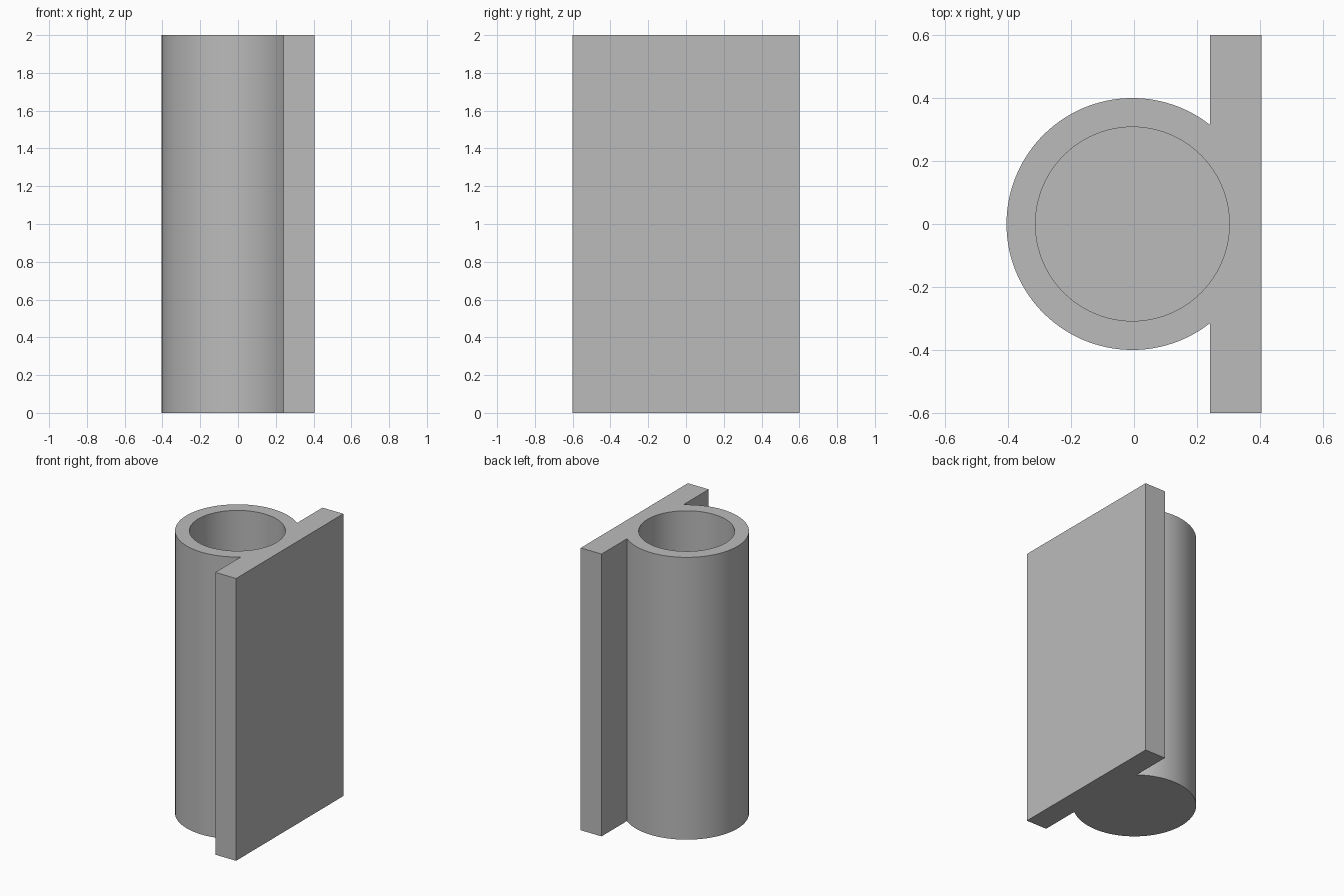
import bpy, bmesh, math

old = bpy.data.objects.get("Cube")
if old:
    bpy.data.objects.remove(old, do_unlink=True)

HEIGHT = 2.0
TUBE_X, TUBE_R, BORE_R = -0.005, 0.4, 0.308
PLATE_IN, PLATE_OUT, PLATE_Y = 0.242, 0.405, 0.6
FLOOR = 0.1
SIDES = 96

grey = bpy.data.materials.new("plain grey")
grey.use_nodes = True
colour = (0.5, 0.5, 0.5, 1)
grey.diffuse_color = colour
grey.node_tree.nodes["Principled BSDF"].inputs["Base Color"].default_value = colour


def prism(name, outline, bottom, top):
    """Extrude a closed counter-clockwise outline upwards."""
    bm = bmesh.new()
    base = bm.faces.new([bm.verts.new((x, y, bottom)) for x, y in outline])
    up = bmesh.ops.extrude_face_region(bm, geom=[base], use_keep_orig=True)
    for v in up["geom"]:
        if isinstance(v, bmesh.types.BMVert):
            v.co.z = top
    bmesh.ops.recalc_face_normals(bm, faces=bm.faces)
    mesh = bpy.data.meshes.new(name)
    bm.to_mesh(mesh)
    bm.free()
    mesh.materials.append(grey)
    obj = bpy.data.objects.new(name, mesh)
    bpy.context.collection.objects.link(obj)
    return obj


def arc(radius, start, end, count):
    angles = [start + (end - start) * i / count for i in range(count + 1)]
    return [(TUBE_X + radius * math.cos(a), radius * math.sin(a)) for a in angles]


# Tube wall merged with the flat mounting plate
join = math.acos((PLATE_IN - TUBE_X) / TUBE_R)
plate = [(PLATE_IN, -PLATE_Y), (PLATE_OUT, -PLATE_Y),
         (PLATE_OUT, PLATE_Y), (PLATE_IN, PLATE_Y)]
body = prism("tube_with_plate",
             arc(TUBE_R, join, 2 * math.pi - join, SIDES) + plate, 0, HEIGHT)

# Blind bore, open at the top
bore = prism("bore_cutter", arc(BORE_R, 0, 2 * math.pi, SIDES)[:-1],
             FLOOR, HEIGHT + 0.1)
bore.hide_render = True
cut = body.modifiers.new("bore", 'BOOLEAN')
cut.operation = 'DIFFERENCE'
cut.solver = 'EXACT'
cut.object = bore

bpy.ops.object.select_all(action='DESELECT')
bpy.context.view_layer.objects.active = body
body.select_set(True)
bpy.ops.object.modifier_apply(modifier=cut.name)
bpy.data.objects.remove(bore, do_unlink=True)
bpy.ops.object.shade_smooth_by_angle(angle=math.radians(30))
